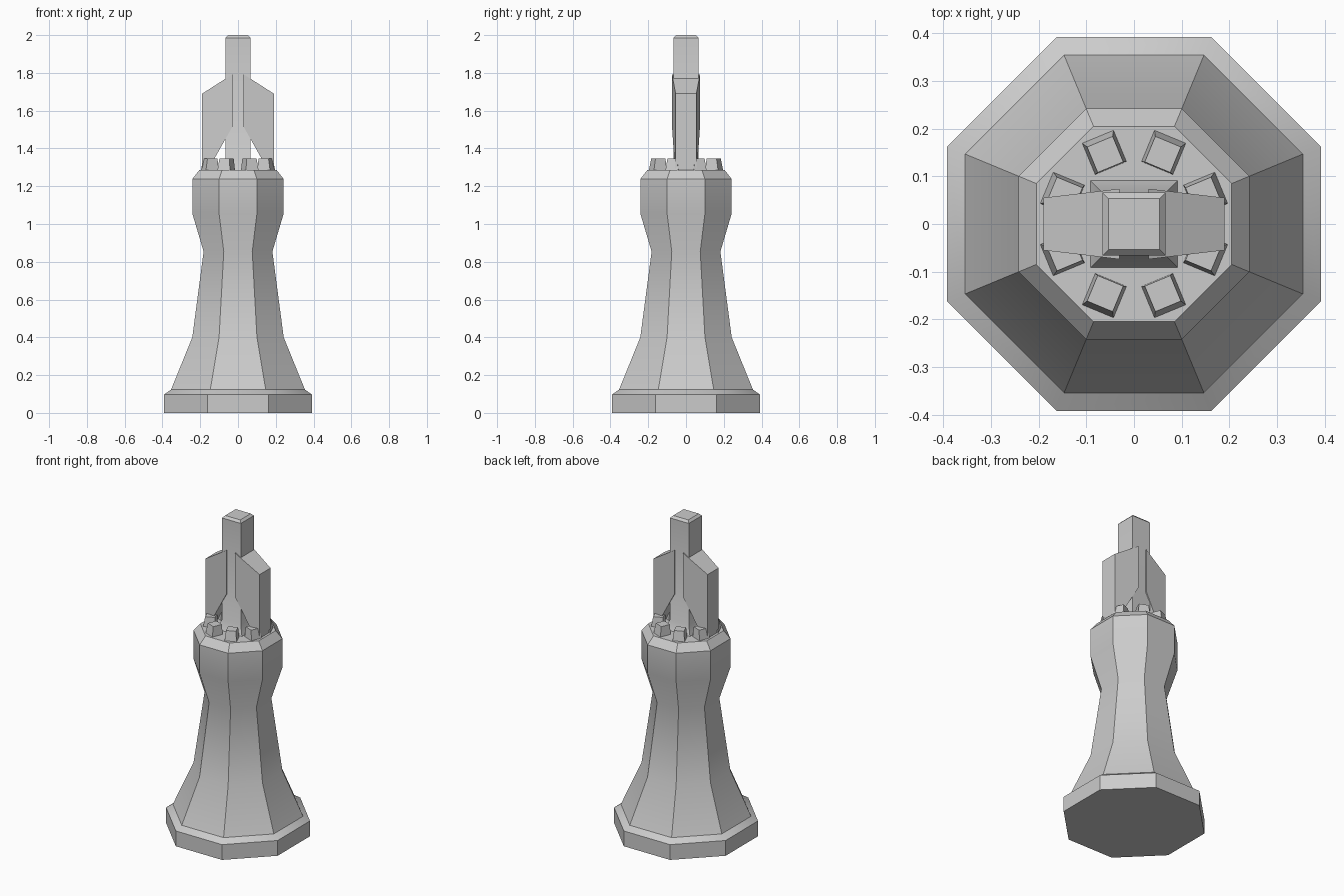
import bpy, bmesh, math
from mathutils import Matrix

if "Cube" in bpy.data.objects:
    bpy.data.objects.remove(bpy.data.objects["Cube"])

stone = bpy.data.materials.new("light grey stone")
stone.diffuse_color = (0.6, 0.6, 0.6, 1)
stone.use_nodes = True
stone.node_tree.nodes["Principled BSDF"].inputs["Base Color"].default_value = stone.diffuse_color


def finish(name, bm, angle=30):
    """Turn a bmesh into a shaded object."""
    bmesh.ops.recalc_face_normals(bm, faces=bm.faces)
    me = bpy.data.meshes.new(name)
    bm.to_mesh(me)
    bm.free()
    me.materials.append(stone)
    ob = bpy.data.objects.new(name, me)
    bpy.context.collection.objects.link(ob)
    bpy.ops.object.select_all(action='DESELECT')
    ob.select_set(True)
    bpy.context.view_layer.objects.active = ob
    bpy.ops.object.shade_smooth_by_angle(angle=math.radians(angle))
    return ob


def skin(bm, rings):
    """Bridge a stack of equal rings and cap both ends."""
    rings = [[bm.verts.new(p) for p in r] for r in rings]
    n = len(rings[0])
    for a, b in zip(rings, rings[1:]):
        for i in range(n):
            j = (i + 1) % n
            bm.faces.new((a[i], a[j], b[j], b[i]))
    bm.faces.new(rings[0][::-1])
    bm.faces.new(rings[-1])


def lathe(name, profile, sides):
    """Prism stack from (apothem, height) pairs, flat side to the front."""
    bm = bmesh.new()
    rings = []
    for r, z in profile:
        c = r / math.cos(math.pi / sides)
        angs = [math.tau * (i + 0.5) / sides for i in range(sides)]
        rings.append([(c * math.cos(a), c * math.sin(a), z) for a in angs])
    skin(bm, rings)
    return finish(name, bm)


# Octagonal foot and flared tower
lathe("foot", [(0.392, 0), (0.392, 0.097), (0.355, 0.123)], 8)
lathe("tower", [(0.355, 0.122), (0.242, 0.4), (0.182, 0.854),
                (0.242, 1.056), (0.242, 1.238), (0.205, 1.285)], 8)

# Square central post with a flared bottom and a chamfered tip
lathe("post", [(0.094, 1.28), (0.066, 1.34), (0.066, 1.986), (0.053, 2.0)], 4)

# Side wings: tapered plates standing on angled legs
for side, name in ((1, "right_wing"), (-1, "left_wing")):
    outline = [(0.19, 1.28, 0.055), (0.19, 1.69, 0.055),
               (0.03, 1.792, 0.074), (0.03, 1.515, 0.074),
               (0.162, 1.28, 0.058)]
    bm = bmesh.new()
    skin(bm, [[(side * x, s * y, z) for x, z, y in outline] for s in (-1, 1)])
    finish(name, bm)

# Ring of eight battlements, outer faces leaning inward
for k in range(8):
    bm = bmesh.new()

    def rect(x0, x1, w, z):
        return [(x0, -w, z), (x1, -w, z), (x1, w, z), (x0, w, z)]

    skin(bm, [rect(0.127, 0.199, 0.036, 1.28), rect(0.129, 0.187, 0.029, 1.346)])
    bm.transform(Matrix.Rotation(math.radians(22.5 + 45 * k), 4, 'Z'))
    finish(f"battlement_{k + 1}", bm, 5)
